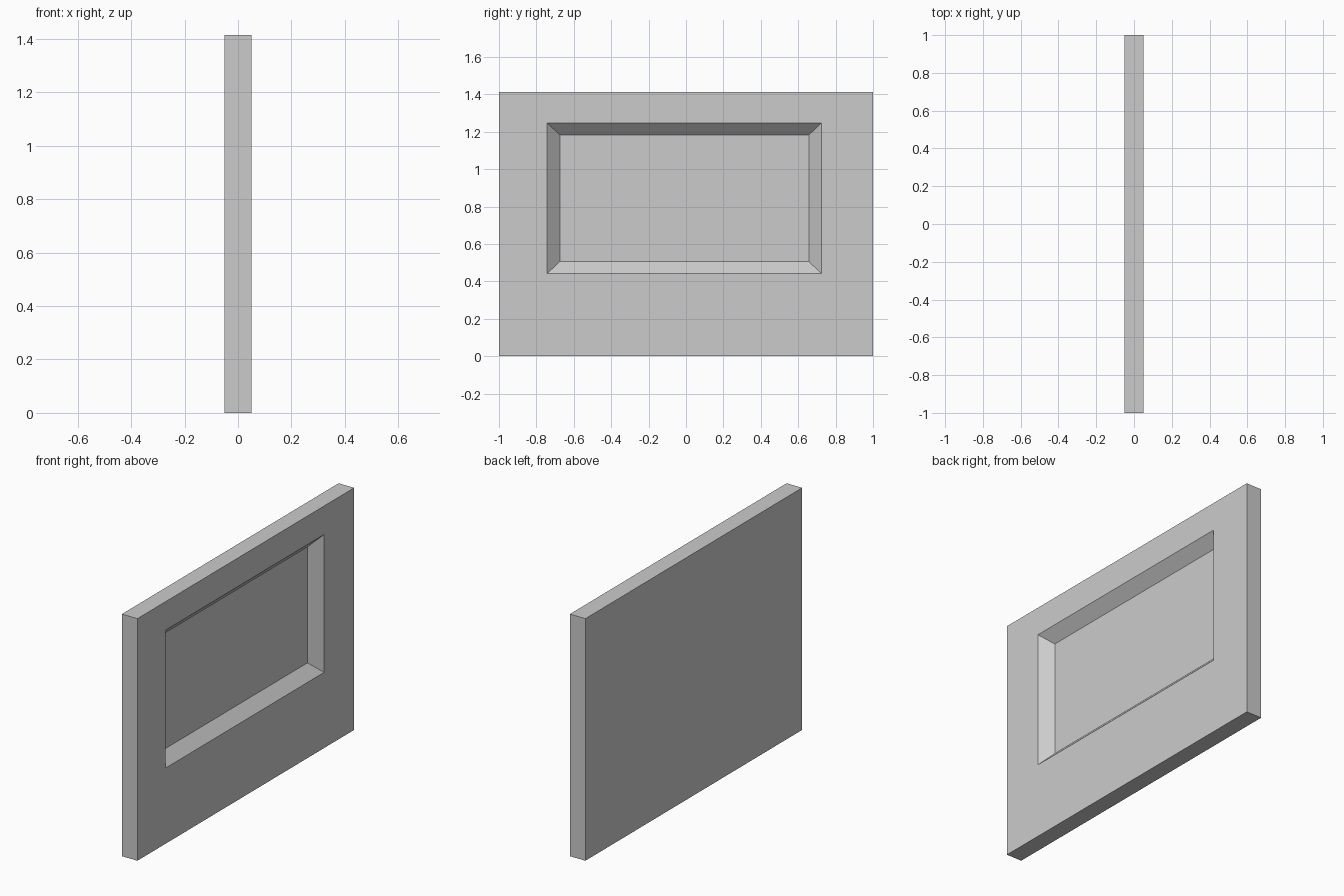
import bpy
import bmesh

default = bpy.data.objects.get("Cube")
if default:
    bpy.data.objects.remove(default, do_unlink=True)

HALF_X, HALF_Y, HEIGHT = 0.05, 1.0, 1.414
DEPTH = 0.062

# Plain grey finish
grey = bpy.data.materials.new("plain grey")
grey.use_nodes = True
colour = (0.6, 0.6, 0.6, 1.0)
grey.diffuse_color = colour
grey.node_tree.nodes["Principled BSDF"].inputs["Base Color"].default_value = colour

bm = bmesh.new()


def ring(x, y0, y1, z0, z1):
    """Rectangular loop of vertices facing +x."""
    corners = ((y0, z0), (y1, z0), (y1, z1), (y0, z1))
    return [bm.verts.new((x, y, z)) for y, z in corners]


# Loops from the back face, round the edge, and down into the sloping recess
loops = [
    ring(-HALF_X, -HALF_Y, HALF_Y, 0, HEIGHT),
    ring(HALF_X, -HALF_Y, HALF_Y, 0, HEIGHT),
    ring(HALF_X, -0.742, 0.724, 0.442, 1.247),
    ring(HALF_X - DEPTH, -0.675, 0.657, 0.506, 1.183),
]
for outer, inner in zip(loops, loops[1:]):
    for i in range(4):
        j = (i + 1) % 4
        bm.faces.new((outer[i], outer[j], inner[j], inner[i]))

# Back of the panel and floor of the recess
bm.faces.new(reversed(loops[0]))
bm.faces.new(loops[-1])
bmesh.ops.recalc_face_normals(bm, faces=bm.faces[:])

mesh = bpy.data.meshes.new("recessed_panel")
bm.to_mesh(mesh)
bm.free()
mesh.materials.append(grey)
panel = bpy.data.objects.new("recessed_panel", mesh)
bpy.context.collection.objects.link(panel)
